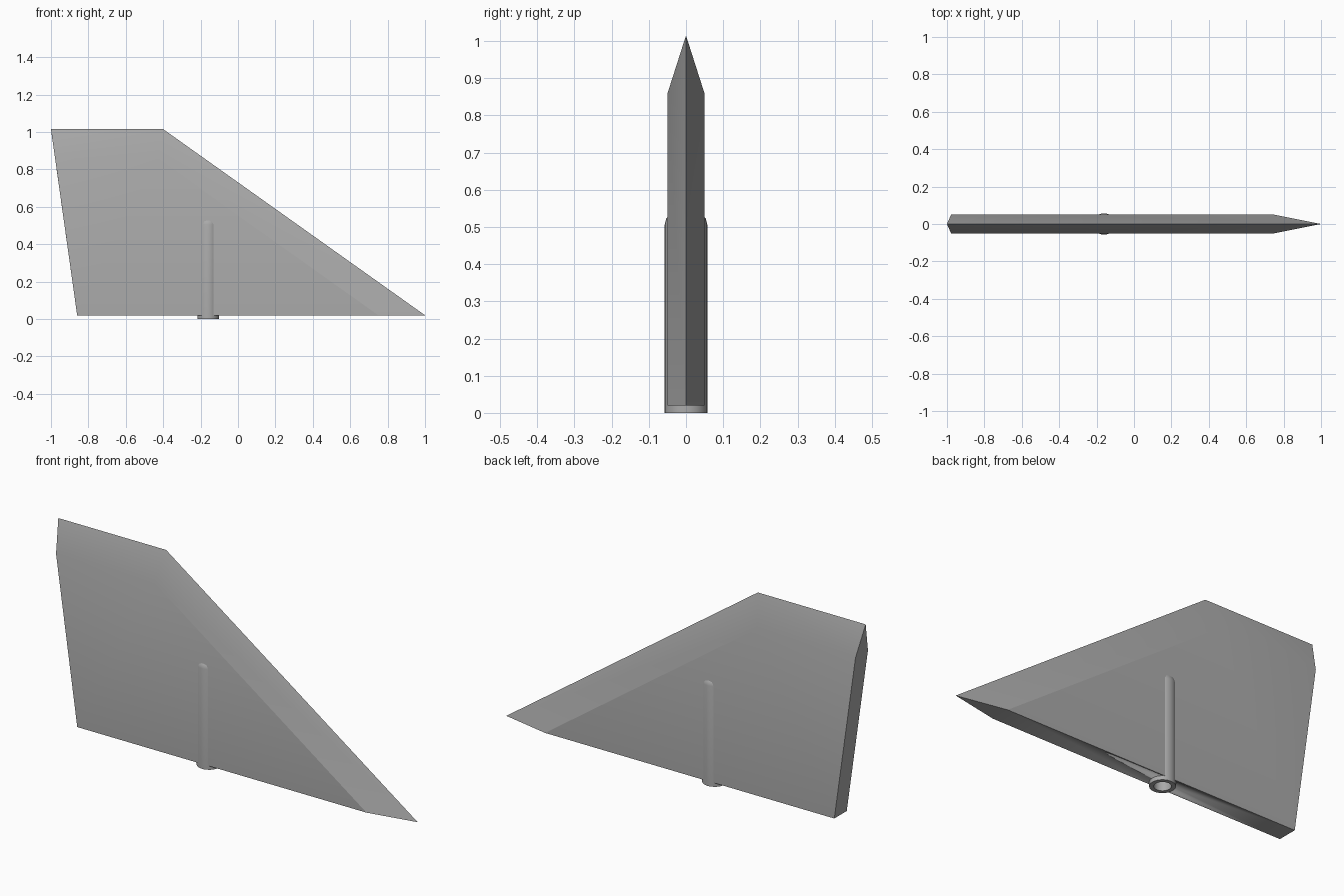
import bpy, bmesh, math

cube = bpy.data.objects.get("Cube")
if cube:
    bpy.data.objects.remove(cube, do_unlink=True)

grey = bpy.data.materials.new("plain grey")
grey.use_nodes = True
colour = (0.4, 0.4, 0.4, 1)
grey.diffuse_color = colour
grey.node_tree.nodes["Principled BSDF"].inputs["Base Color"].default_value = colour


def add_object(name, bm, smooth_angle):
    bmesh.ops.recalc_face_normals(bm, faces=bm.faces)
    mesh = bpy.data.meshes.new(name)
    bm.to_mesh(mesh)
    bm.free()
    mesh.materials.append(grey)
    obj = bpy.data.objects.new(name, mesh)
    bpy.context.collection.objects.link(obj)
    bpy.ops.object.select_all(action="DESELECT")
    obj.select_set(True)
    bpy.context.view_layer.objects.active = obj
    bpy.ops.object.shade_smooth_by_angle(angle=math.radians(smooth_angle))
    return obj


# Fin: flat panels on both sides, bevelled to a sharp leading edge and tip
HALF = 0.0495
bm = bmesh.new()
rear_top, front_top, nose = [
    bm.verts.new((x, 0, z)) for x, z in ((-1, 1.015), (-0.4, 1.015), (1, 0.02))]
panels = []
for y in (-HALF, HALF):
    panel = [bm.verts.new((x, y, z)) for x, z in
             ((-0.86, 0.02), (-0.978, 0.86), (-0.43, 0.86), (0.75, 0.02))]
    rear_low, rear_high, front_high, front_low = panel
    bm.faces.new(panel)
    bm.faces.new((rear_high, rear_top, front_top, front_high))
    bm.faces.new((front_high, front_top, nose, front_low))
    panels.append(panel)
a, b = panels
bm.faces.new((a[0], a[1], rear_top, b[1], b[0]))
bm.faces.new((a[0], a[3], nose, b[3], b[0]))
add_object("fin", bm, 18.6)

# Pivot shaft: revolved profile with a rounded top and a bore open at the base
bm = bmesh.new()
profile = [(0, 0.53), (0.046, 0.53), (0.053, 0.523), (0.0575, 0.505),
           (0.0575, 0), (0.038, 0), (0.038, 0.48), (0, 0.48)]
points = [bm.verts.new((r, 0, z)) for r, z in profile]
edges = [bm.edges.new(pair) for pair in zip(points, points[1:])]
bmesh.ops.spin(bm, geom=points + edges, cent=(0, 0, 0), axis=(0, 0, 1),
               angle=math.tau, steps=32, use_duplicate=False)
bmesh.ops.remove_doubles(bm, verts=bm.verts, dist=0.0001)
shaft = add_object("pivot_shaft", bm, 40)
shaft.location.x = -0.16

# Open the fin's underside where the bore passes through
cut = bmesh.new()
bmesh.ops.create_cone(cut, cap_ends=True, segments=32, radius1=0.045,
                      radius2=0.045, depth=0.5)
cutter = add_object("bore_cutter", cut, 40)
cutter.location = (-0.16, 0, 0.24)
cutter.hide_render = True
cutter.hide_viewport = True
fin = bpy.data.objects["fin"]
bore = fin.modifiers.new("bore", "BOOLEAN")
bore.operation = "DIFFERENCE"
bore.solver = "EXACT"
bore.object = cutter
